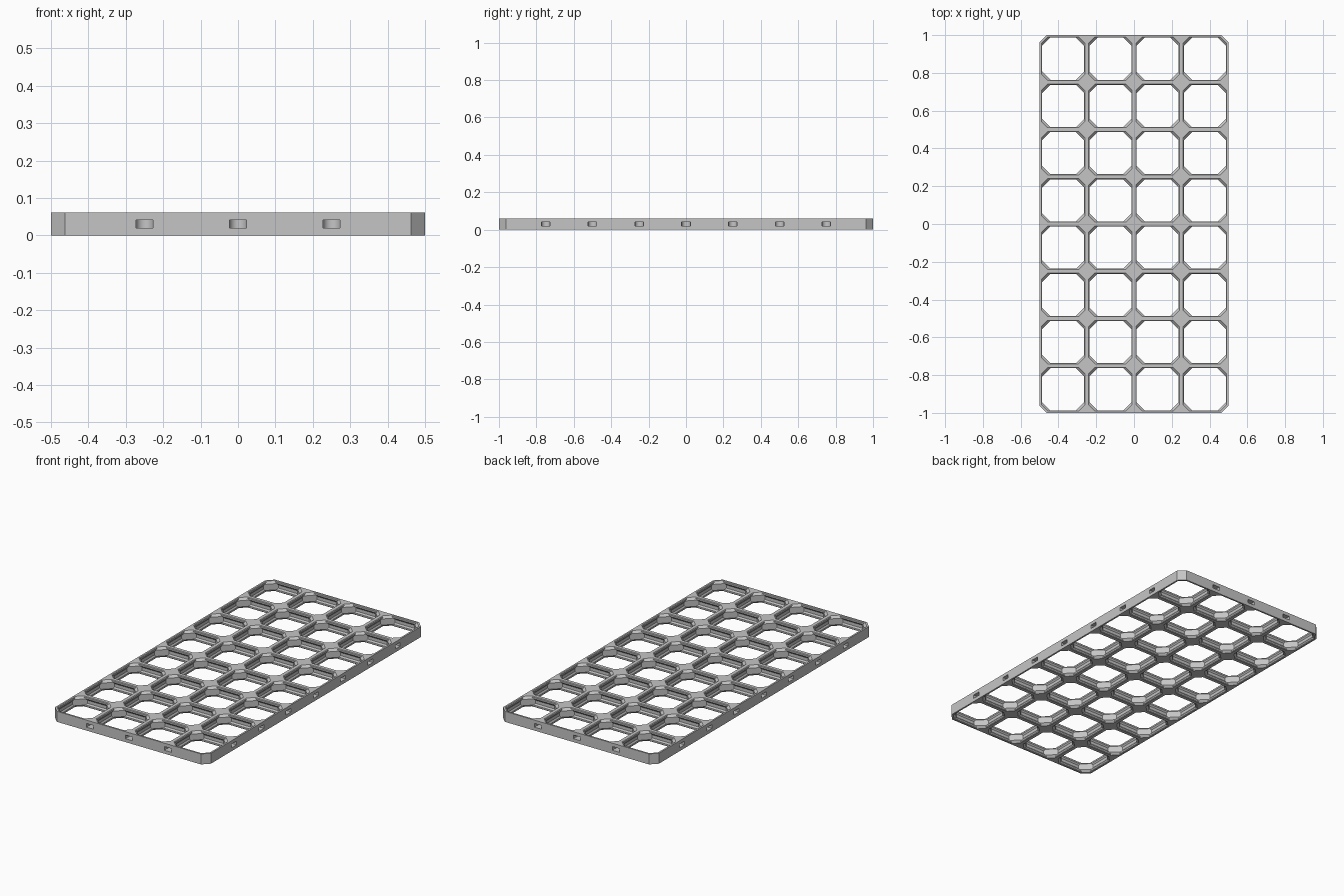
import bpy, bmesh, math

if "Cube" in bpy.data.objects:
    bpy.data.objects.remove(bpy.data.objects["Cube"])

U = 1 / 112            # one design unit (the board is 112 x 224 units)
COLS, ROWS, CELL, H = 4, 8, 28, 6.8
HX, HY = COLS * CELL / 2, ROWS * CELL / 2

grey = bpy.data.materials.new("light_grey")
grey.diffuse_color = (0.56, 0.56, 0.56, 1)
grey.use_nodes = True
grey.node_tree.nodes["Principled BSDF"].inputs["Base Color"].default_value = grey.diffuse_color


def loft(bm, rings):
    """Closed solid skinned through rings of equal point count, bottom to top."""
    vs = [[bm.verts.new((x * U, y * U, z * U)) for x, y, z in r] for r in rings]
    n = len(vs[0])
    bm.faces.new(vs[0][::-1])
    bm.faces.new(vs[-1])
    for a, b in zip(vs, vs[1:]):
        for i in range(n):
            j = (i + 1) % n
            bm.faces.new((a[i], a[j], b[j], b[i]))


def make(name, bm):
    me = bpy.data.meshes.new(name)
    bm.to_mesh(me)
    bm.free()
    me.materials.append(grey)
    ob = bpy.data.objects.new(name, me)
    bpy.context.collection.objects.link(ob)
    return ob


def octagon(cx, cy, hx, hy, k, z):
    """Counter-clockwise rectangle with corners cut by k."""
    pts = [(hx, -hy + k), (hx, hy - k), (hx - k, hy), (-hx + k, hy),
           (-hx, hy - k), (-hx, -hy + k), (-hx + k, -hy), (hx - k, -hy)]
    return [(cx + x, cy + y, z) for x, y in pts]


# Solid board with cut outer corners
bm = bmesh.new()
loft(bm, [octagon(0, 0, HX, HY, 4.2, z) for z in (0, H)])
board = make("grid_board", bm)

# Cell openings: (height, rail half width, diagonal corner offset)
half = [(-0.4, 0.7, 3.77), (0.4, 1.5, 4.57), (1.4, 1.5, 5.57), (2.4, 0.8, 5.57)]
levels = half + [(H - z, w, c) for z, w, c in reversed(half)]
bm = bmesh.new()
for i in range(COLS):
    for j in range(ROWS):
        cx, cy = (i + 0.5) * CELL - HX, (j + 0.5) * CELL - HY
        loft(bm, [octagon(cx, cy, CELL / 2 - w, CELL / 2 - w,
                          c * math.sqrt(2) - 2 * w, z) for z, w, c in levels])
cells = make("cell_cutter", bm)

# Round-ended connector slots in the outer edges
R, DEPTH = 2.55, 2.5
arc = [(R * math.cos(math.pi * k / 16), DEPTH + R * math.sin(math.pi * k / 16))
       for k in range(17)]
profile = [(-R, -1), (R, -1)] + arc
# Each slot: edge position and the inward direction
spots = []
for i in range(1, COLS):
    x = i * CELL - HX
    spots += [(x, -HY, 0, 1), (x, HY, 0, -1)]
for j in range(1, ROWS):
    y = j * CELL - HY
    spots += [(HX, y, -1, 0), (-HX, y, 1, 0)]
bm = bmesh.new()
for x, y, dx, dy in spots:
    ring = [(x + px * dy + py * dx, y - px * dx + py * dy) for px, py in profile]
    loft(bm, [[(px, py, z) for px, py in ring] for z in (2.2, 4.6)])
slots = make("slot_cutter", bm)

# Cut the board and bake the result
for cutter in (cells, slots):
    m = board.modifiers.new(cutter.name, 'BOOLEAN')
    m.operation, m.solver, m.object = 'DIFFERENCE', 'EXACT', cutter
    cutter.hide_render = True
bpy.context.view_layer.update()
baked = bpy.data.meshes.new_from_object(
    board.evaluated_get(bpy.context.evaluated_depsgraph_get()))
board.modifiers.clear()
board.data = baked
for cutter in (cells, slots):
    bpy.data.objects.remove(cutter)

# Smooth only the rounded slot ends
bpy.context.view_layer.objects.active = board
board.select_set(True)
bpy.ops.object.shade_smooth_by_angle(angle=math.radians(20))
